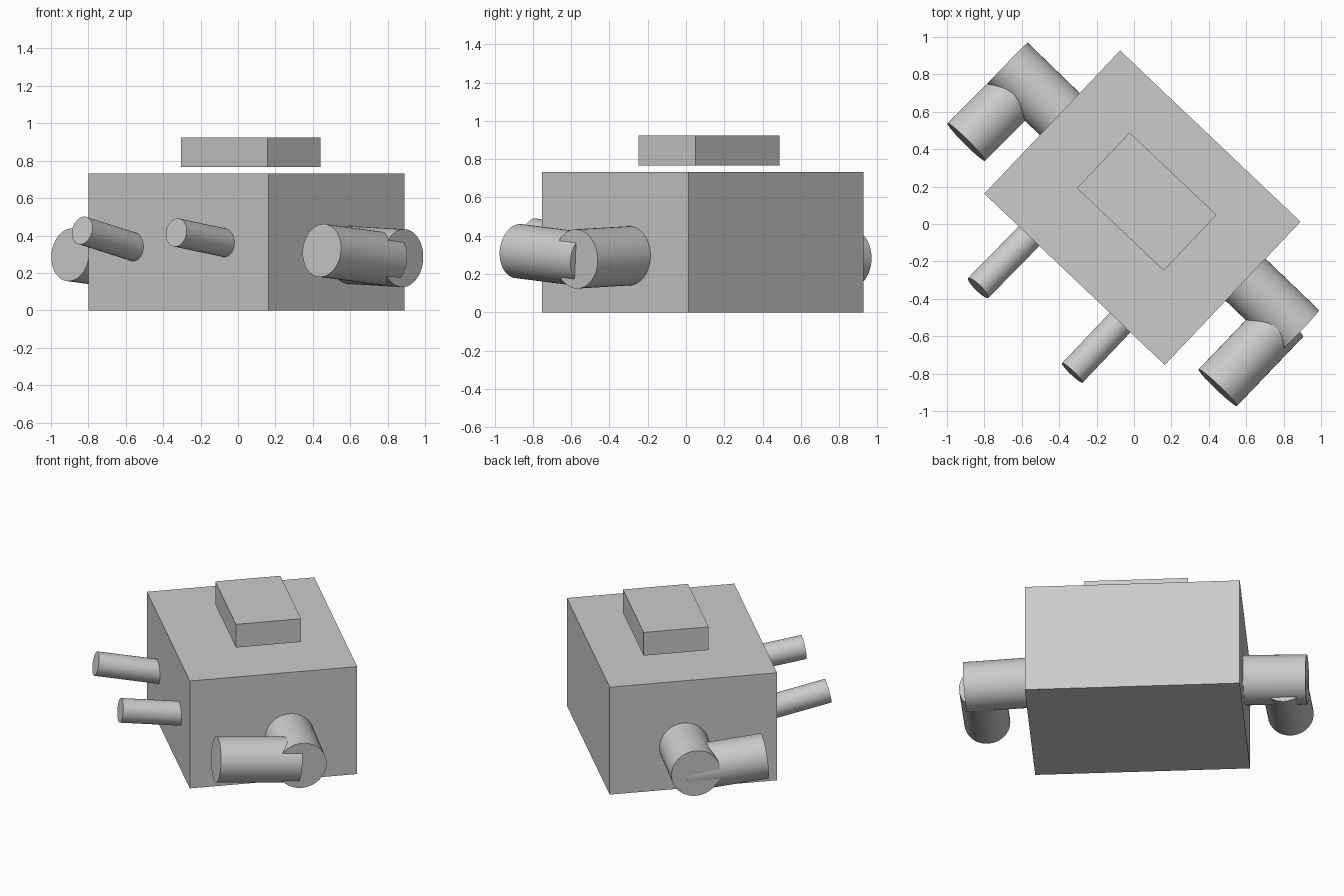
import bpy
from math import radians
from mathutils import Vector

if "Cube" in bpy.data.objects:
    bpy.data.objects.remove(bpy.data.objects["Cube"])

YAW = radians(-43.5)


def box(name, centre, size):
    bpy.ops.mesh.primitive_cube_add(size=1, location=centre, rotation=(0, 0, YAW))
    ob = bpy.context.object
    ob.name = name
    ob.scale = size
    bpy.ops.object.transform_apply(location=False, rotation=False, scale=True)


def rod(name, tip, root, radius, sink=0.0):
    """Cylinder from tip to root, its root end pushed on by sink."""
    tip, root = Vector(tip), Vector(root)
    axis = root - tip
    root += axis.normalized() * sink
    bpy.ops.mesh.primitive_cylinder_add(
        vertices=48, radius=radius, depth=(root - tip).length,
        location=(tip + root) / 2,
        rotation=axis.to_track_quat('Z', 'Y').to_euler())
    bpy.context.object.name = name
    bpy.ops.object.shade_smooth_by_angle(angle=radians(30))


# Main body and the raised plate floating above it
box("body", (0.045, 0.087, 0.366), (1.33, 1.055, 0.732))
box("top_plate", (0.068, 0.12, 0.845), (0.64, 0.41, 0.158))

# Thin front prongs, each tilted a little differently
rod("front_prong_left", (-0.833, -0.342, 0.427), (-0.56, -0.064, 0.34), 0.076, 0.05)
rod("front_prong_right", (-0.33, -0.796, 0.416), (-0.075, -0.528, 0.362), 0.076, 0.05)

# Arms: thick upper part out of the side, forearm pointing forward
rod("upper_arm_right", (0.883, -0.573, 0.279), (0.602, -0.303, 0.295), 0.155, 0.04)
rod("forearm_right", (0.448, -0.875, 0.32), (0.802, -0.505, 0.273), 0.142)
rod("upper_arm_left", (-0.676, 0.858, 0.28), (-0.397, 0.588, 0.29), 0.155, 0.04)
rod("forearm_left", (-0.897, 0.438, 0.297), (-0.537, 0.798, 0.248), 0.142)
